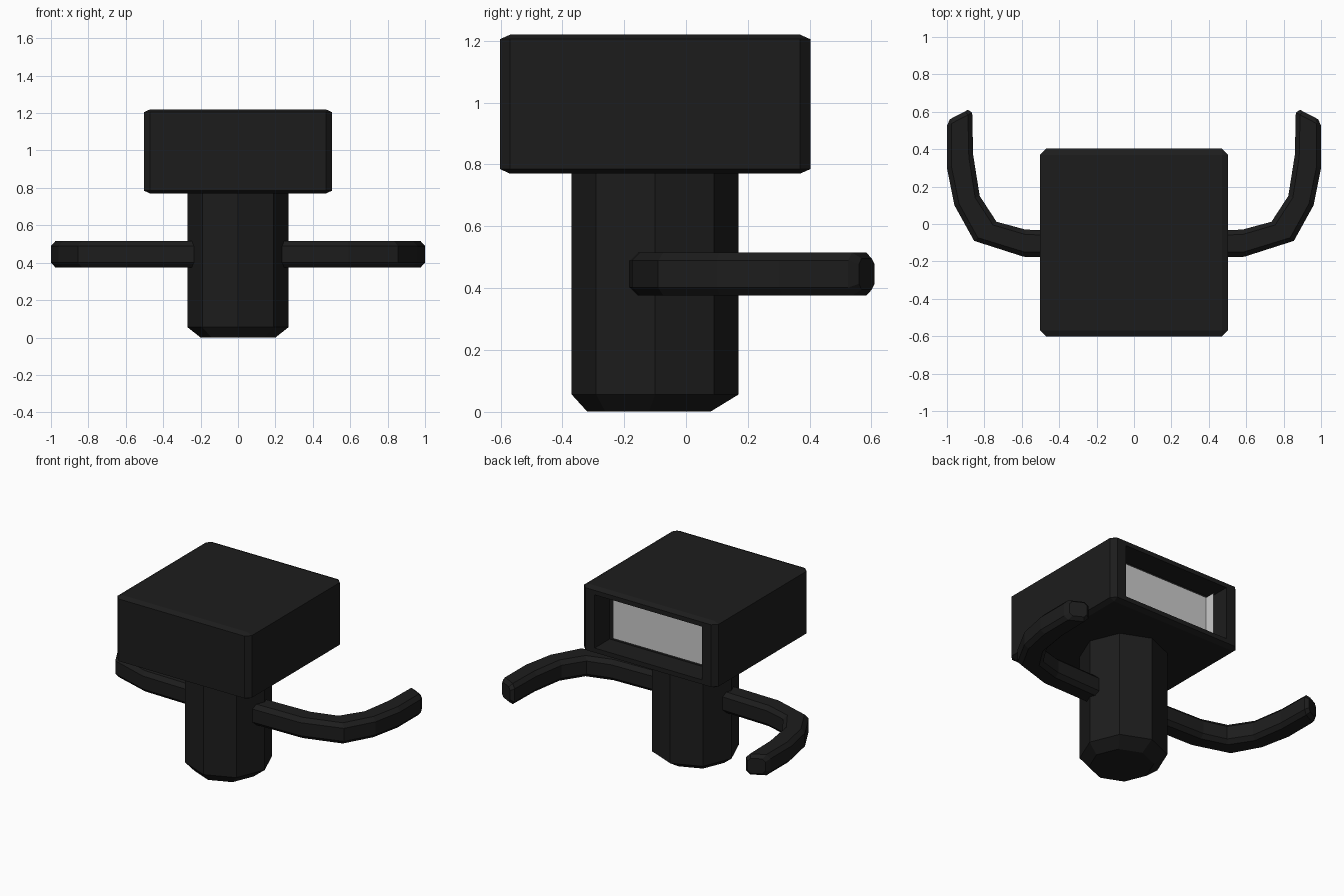
import bpy, bmesh, math
from mathutils import Vector, Matrix

if "Cube" in bpy.data.objects:
    bpy.data.objects.remove(bpy.data.objects["Cube"])

dark = bpy.data.materials.new("black_plastic")
dark.diffuse_color = (0.012, 0.012, 0.012, 1)
dark.use_nodes = True
dark.node_tree.nodes["Principled BSDF"].inputs["Base Color"].default_value = dark.diffuse_color
grey = bpy.data.materials.new("screen_grey")
grey.diffuse_color = (0.55, 0.55, 0.55, 1)
grey.use_nodes = True
grey.node_tree.nodes["Principled BSDF"].inputs["Base Color"].default_value = grey.diffuse_color


def finish(bm, name, mat, recalc=True):
    if recalc:
        bmesh.ops.recalc_face_normals(bm, faces=bm.faces)
    me = bpy.data.meshes.new(name)
    bm.to_mesh(me)
    bm.free()
    me.materials.append(mat)
    ob = bpy.data.objects.new(name, me)
    bpy.context.collection.objects.link(ob)
    return ob


def loft(name, rings, mat):
    bm = bmesh.new()
    rows = [[bm.verts.new(p) for p in r] for r in rings]
    n = len(rows[0])
    for a, b in zip(rows, rows[1:]):
        for i in range(n):
            j = (i + 1) % n
            bm.faces.new((a[i], a[j], b[j], b[i]))
    bm.faces.new(rows[0])
    bm.faces.new(rows[-1])
    return finish(bm, name, mat)


# Head: bevelled cube, squashed in height, with a recess in the back
bm = bmesh.new()
bmesh.ops.create_cube(bm, size=1)
bmesh.ops.bevel(bm, geom=bm.edges[:], offset=0.033, segments=1, affect='EDGES')
back = max(bm.faces, key=lambda f: f.calc_center_median().y)
bmesh.ops.inset_region(bm, faces=[back], thickness=0.095)
inner = bmesh.ops.extrude_discrete_faces(bm, faces=[back])["faces"]
for v in inner[0].verts:
    v.co.y -= 0.16
bmesh.ops.transform(bm, verts=bm.verts[:],
                    matrix=Matrix.Translation((0, -0.1, 0.995)) @ Matrix.Diagonal((1.005, 1.005, 0.45, 1)))
finish(bm, "head", dark)

# Screen: pane at the bottom of the recess, with a short return on one side
bm = bmesh.new()
w, h, y = 0.37, 0.165, 0.25
pane = [(w, y), (-w + 0.003, y), (-w + 0.003, y + 0.07)]
rows = [[bm.verts.new((px, py, 0.995 + s * h)) for px, py in pane] for s in (-1, 1)]
for i in range(2):
    bm.faces.new((rows[0][i], rows[0][i + 1], rows[1][i + 1], rows[1][i]))
finish(bm, "screen", grey, False)

# Post: octagonal column chamfered at the foot
def octagon(r, z, cy=-0.1):
    return [(r * math.cos(k * math.pi / 4), cy + r * math.sin(k * math.pi / 4), z) for k in range(8)]

loft("post", [octagon(0.2, 0, -0.12), octagon(0.27, 0.055), octagon(0.27, 0.79)], dark)

# Arms: bevelled square section swept along inner and outer plan outlines
outer = [(0.1, -0.185), (0.59, -0.175), (0.855, -0.09), (0.96, 0.1), (1.0, 0.3), (1.0, 0.525)]
inside = [(0.1, -0.045), (0.58, -0.03), (0.735, 0.012), (0.825, 0.15), (0.86, 0.37), (0.865, 0.595)]


def section(o, i, c=0.026, z0=0.375, z1=0.515):
    o, i = Vector(o), Vector(i)
    d = (i - o).normalized() * c
    pts = [(o, z0 + c), (o, z1 - c), (o + d, z1), (i - d, z1),
           (i, z1 - c), (i, z0 + c), (i - d, z0), (o + d, z0)]
    return [Vector((p.x, p.y, z)) for p, z in pts]


rings = [section(o, i) for o, i in zip(outer, inside)]
mid = sum(rings[-1], Vector()) / 8
rings.append([mid + (p - mid) * 0.72 + Vector((0.004, 0.025, 0)) for p in rings[-1]])
for side, s in (("right", 1), ("left", -1)):
    loft(side + "_arm", [[(p.x * s, p.y, p.z) for p in r] for r in rings], dark)
